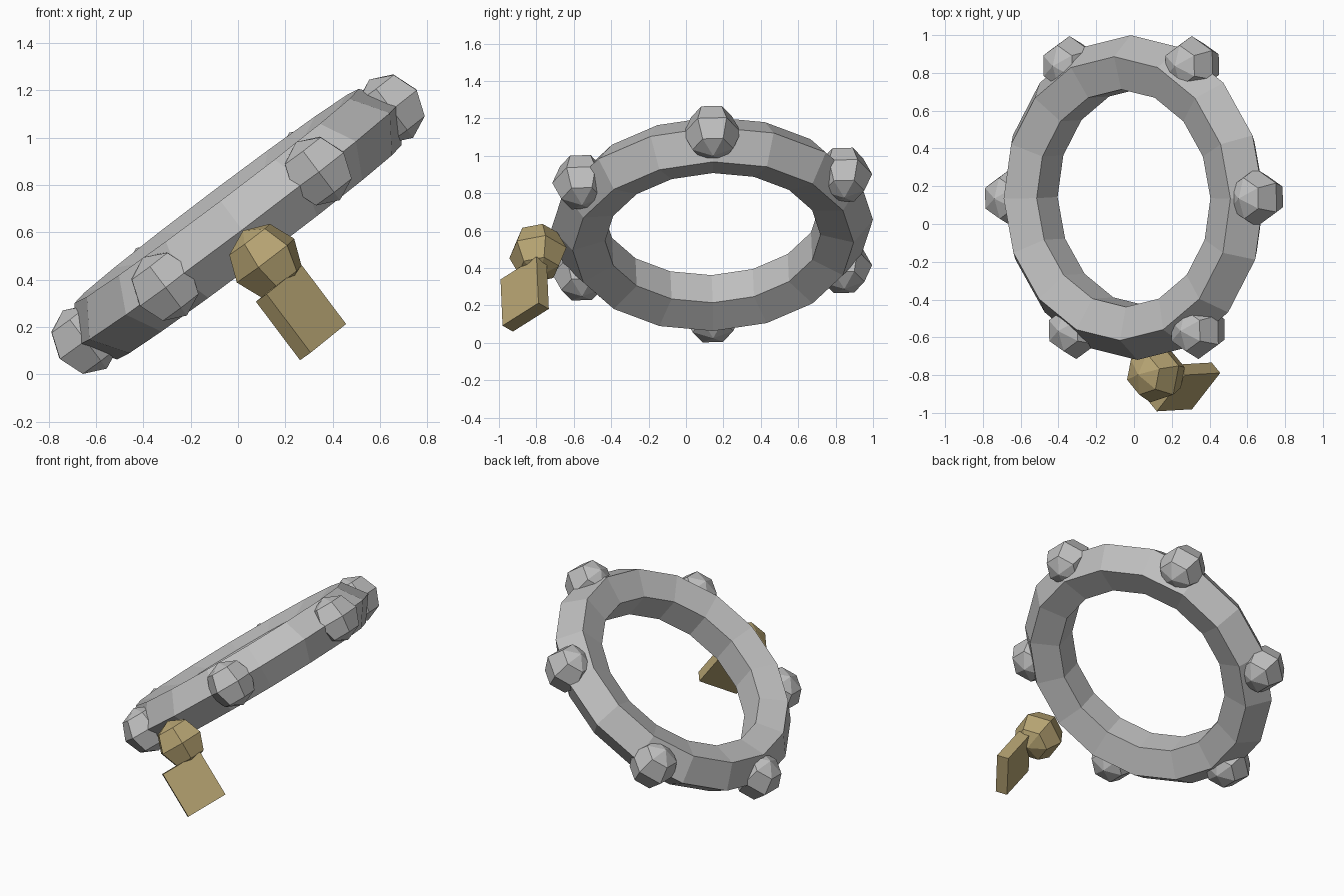
import bpy
import math
from mathutils import Matrix, Vector

cube = bpy.data.objects.get("Cube")
if cube:
    bpy.data.objects.remove(cube, do_unlink=True)


def make_material(name, color):
    mat = bpy.data.materials.new(name)
    mat.use_nodes = True
    mat.diffuse_color = color
    mat.node_tree.nodes["Principled BSDF"].inputs["Base Color"].default_value = color
    return mat


silver = make_material("silver_grey", (0.52, 0.52, 0.52, 1))
gold = make_material("dull_gold", (0.47, 0.37, 0.17, 1))

# Tilted frame shared by every part
FRAME = (Matrix.Translation((0, 0.14, 0.635))
         @ Matrix.Rotation(math.radians(-37), 4, 'Y')
         @ Matrix.Rotation(math.radians(2), 4, 'X'))


def place(name, mat, location=(0, 0, 0), turn=0, size=(1, 1, 1)):
    """Name the new primitive, colour it and set it in the tilted frame."""
    obj = bpy.context.object
    obj.name = name
    obj.data.name = name
    obj.data.materials.append(mat)
    obj.data.transform(Matrix.Diagonal((*size, 1)))
    obj.matrix_world = (FRAME @ Matrix.Translation(location)
                        @ Matrix.Rotation(math.radians(turn), 4, 'Z'))
    return obj


def bead(name, mat, radius, location, turn=0):
    bpy.ops.mesh.primitive_uv_sphere_add(segments=6, ring_count=4, radius=radius)
    return place(name, mat, location, turn)


# Ring band with a five-sided section
bpy.ops.mesh.primitive_torus_add(major_segments=16, minor_segments=5,
                                 major_radius=0.703, minor_radius=0.157)
band = place("ring_band", silver)
for face in band.data.polygons:
    face.use_smooth = False

# Six studs around the rim
for i in range(6):
    a = math.radians(60 * i)
    bead(f"rim_stud_{i + 1}", silver, 0.154,
         Vector((math.cos(a), math.sin(a), 0)) * 0.81)

# Hanging charm: bead and flat tag
bead("charm_bead", gold, 0.158, (0, -0.938, -0.16), 45)
bpy.ops.mesh.primitive_cube_add(size=1)
place("charm_tag", gold, (-0.013, -1.018, -0.424), 45, (0.272, 0.078, 0.31))
